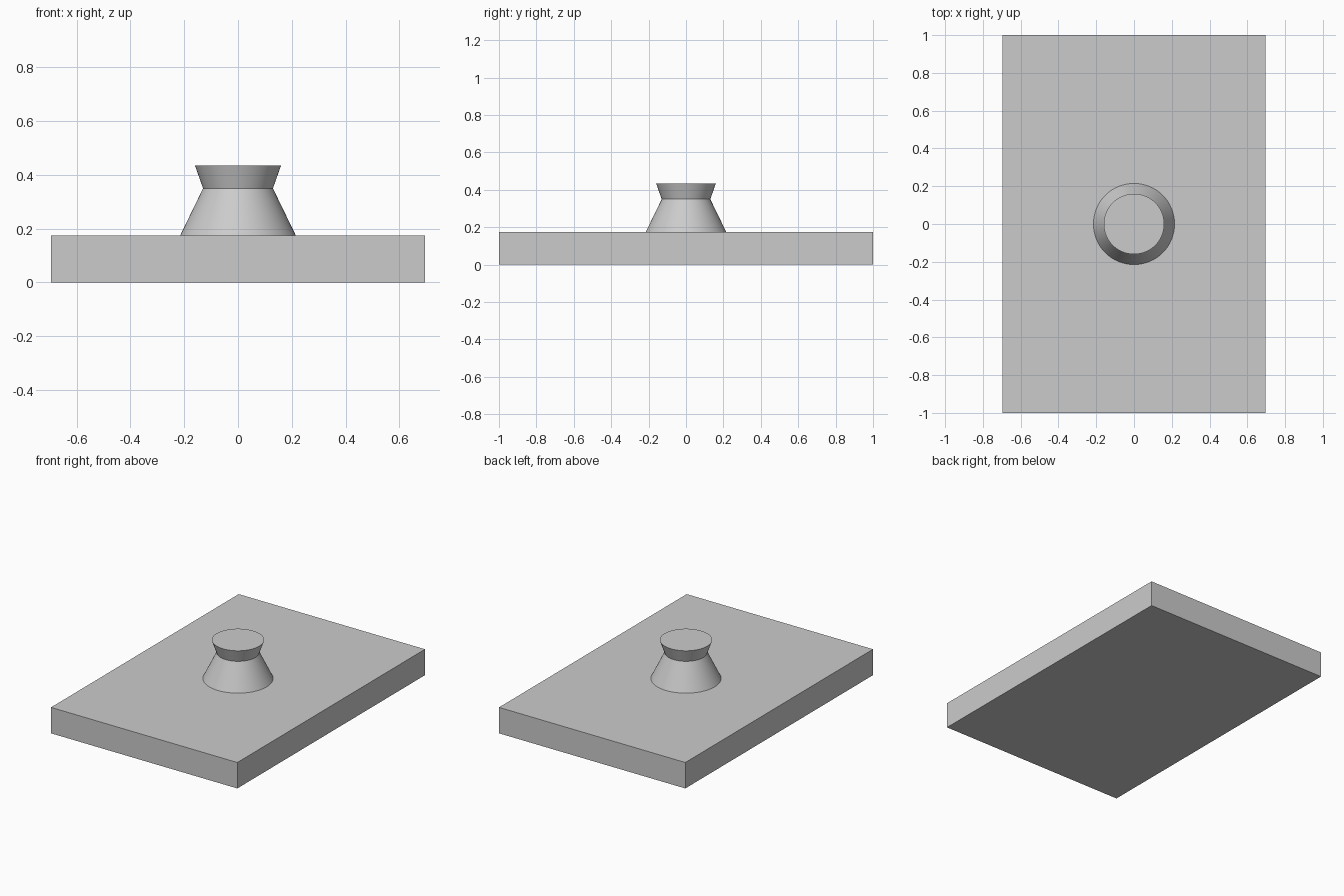
import bpy
import bmesh
import math

cube = bpy.data.objects.get("Cube")
if cube:
    bpy.data.objects.remove(cube, do_unlink=True)

GREY = (0.6, 0.6, 0.6, 1.0)
grey = bpy.data.materials.new("light_grey")
grey.use_nodes = True
grey.diffuse_color = GREY
grey.node_tree.nodes["Principled BSDF"].inputs["Base Color"].default_value = GREY


def add_object(name, bm):
    """Turn a bmesh into a grey object."""
    bmesh.ops.recalc_face_normals(bm, faces=bm.faces)
    mesh = bpy.data.meshes.new(name)
    bm.to_mesh(mesh)
    bm.free()
    mesh.materials.append(grey)
    obj = bpy.data.objects.new(name, mesh)
    bpy.context.collection.objects.link(obj)
    return obj


# Flat rectangular plate
WIDTH, LENGTH, THICKNESS = 1.39, 2.0, 0.175
bm = bmesh.new()
bmesh.ops.create_cube(bm, size=1)
for v in bm.verts:
    v.co.x *= WIDTH
    v.co.y *= LENGTH
    v.co.z = (v.co.z + 0.5) * THICKNESS
add_object("base_plate", bm)

# Round knob: tapered foot, narrow neck, flared flat top
SIDES = 64
profile = [(0.215, THICKNESS), (0.13, 0.35), (0.16, 0.435)]
bm = bmesh.new()
rings = []
for radius, z in profile:
    angles = [2 * math.pi * i / SIDES for i in range(SIDES)]
    rings.append([bm.verts.new((radius * math.cos(a), radius * math.sin(a), z))
                  for a in angles])
for low, high in zip(rings, rings[1:]):
    for i in range(SIDES):
        j = (i + 1) % SIDES
        bm.faces.new((low[i], low[j], high[j], high[i]))
bm.faces.new(rings[0])
bm.faces.new(rings[-1])
knob = add_object("knob", bm)

# Smooth sides with crisp rims
bpy.ops.object.select_all(action="DESELECT")
knob.select_set(True)
bpy.context.view_layer.objects.active = knob
bpy.ops.object.shade_smooth_by_angle(angle=math.radians(30))
